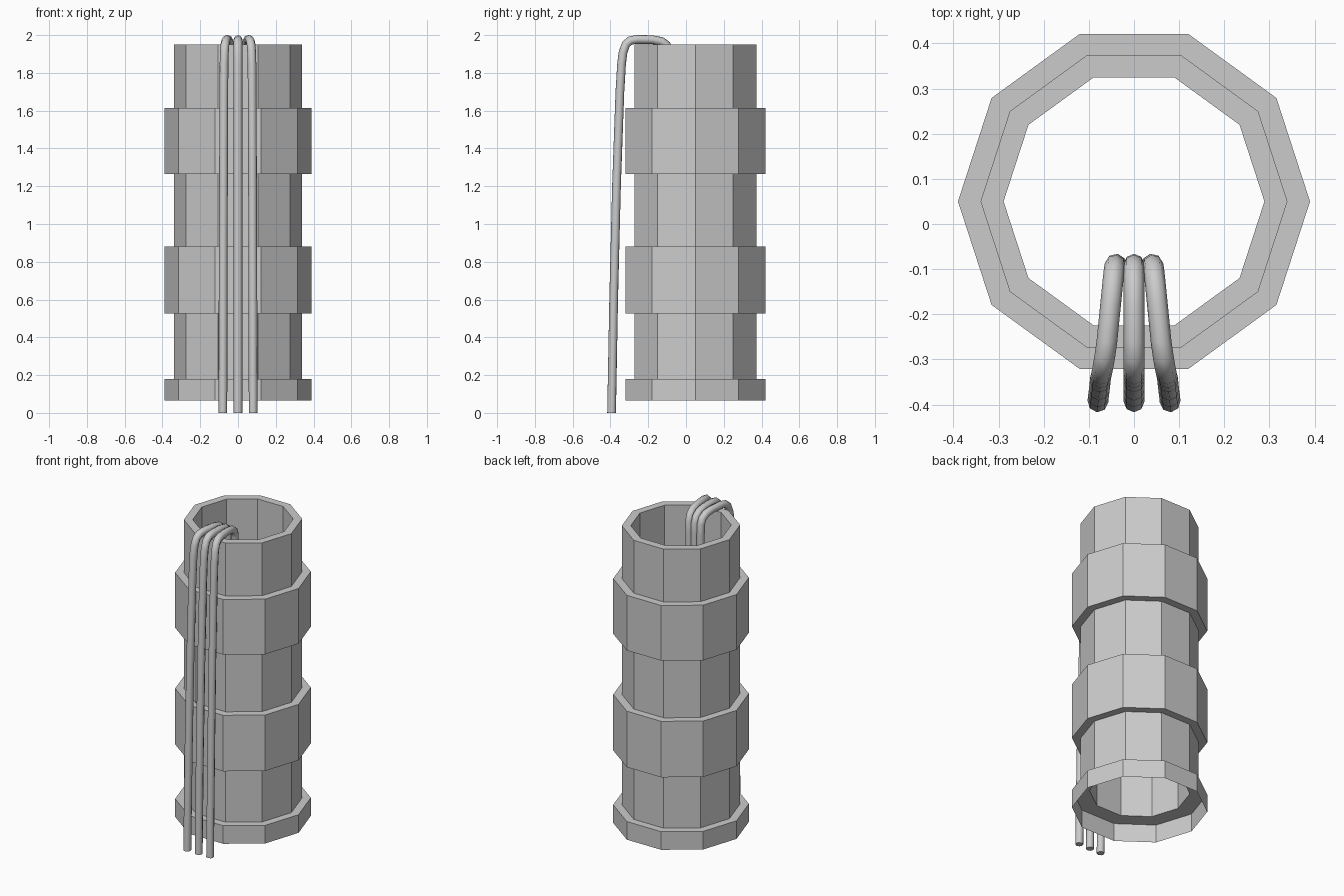
import bpy, math

if "Cube" in bpy.data.objects:
    bpy.data.objects.remove(bpy.data.objects["Cube"])

SIDES = 10
CENTRE_Y = 0.05
WIDE, NARROW, INNER = 0.39, 0.34, 0.289

# Banded ten-sided tube: outside going up, over the rim, down the inside
profile = [
    (WIDE, 0.065), (WIDE, 0.18), (NARROW, 0.18), (NARROW, 0.525),
    (WIDE, 0.525), (WIDE, 0.88), (NARROW, 0.88), (NARROW, 1.265),
    (WIDE, 1.265), (WIDE, 1.615), (NARROW, 1.615), (NARROW, 1.95),
    (INNER, 1.95), (INNER, 0.18), (WIDE, 0.18),
]
verts, faces = [], []
for r, z in profile:
    for k in range(SIDES):
        a = 2 * math.pi * k / SIDES
        verts.append((r * math.cos(a), CENTRE_Y + r * math.sin(a), z))
for j in range(len(profile) - 1):
    for k in range(SIDES):
        n = (k + 1) % SIDES
        faces.append((j * SIDES + k, j * SIDES + n,
                      (j + 1) * SIDES + n, (j + 1) * SIDES + k))
mesh = bpy.data.meshes.new("banded_tube")
mesh.from_pydata(verts, [], faces)
tube = bpy.data.objects.new("banded_tube", mesh)
bpy.context.collection.objects.link(tube)

# Hose path: (sideways spread, y, z), from the floor over the rim and inside
path = [
    (0.080, -0.394, 0.0), (0.079, -0.383, 0.6), (0.077, -0.368, 1.2),
    (0.075, -0.350, 1.70), (0.074, -0.341, 1.85), (0.072, -0.333, 1.91),
    (0.069, -0.318, 1.952), (0.065, -0.295, 1.971), (0.060, -0.260, 1.977),
    (0.052, -0.180, 1.976), (0.047, -0.130, 1.967), (0.044, -0.103, 1.948),
    (0.042, -0.091, 1.915), (0.041, -0.089, 1.85), (0.040, -0.089, 1.45),
]


def hose(name, side):
    curve = bpy.data.curves.new(name, 'CURVE')
    curve.dimensions = '3D'
    curve.bevel_depth = 0.023
    curve.bevel_resolution = 2
    curve.use_fill_caps = True
    spline = curve.splines.new('POLY')
    spline.points.add(len(path) - 1)
    for p, (x, y, z) in zip(spline.points, path):
        p.co = (side * x, y, z, 1)
    spline.use_smooth = True
    obj = bpy.data.objects.new(name, curve)
    bpy.context.collection.objects.link(obj)


# Three hoses fanned across the front
for name, side in (("hose_left", -1), ("hose_middle", 0), ("hose_right", 1)):
    hose(name, side)
